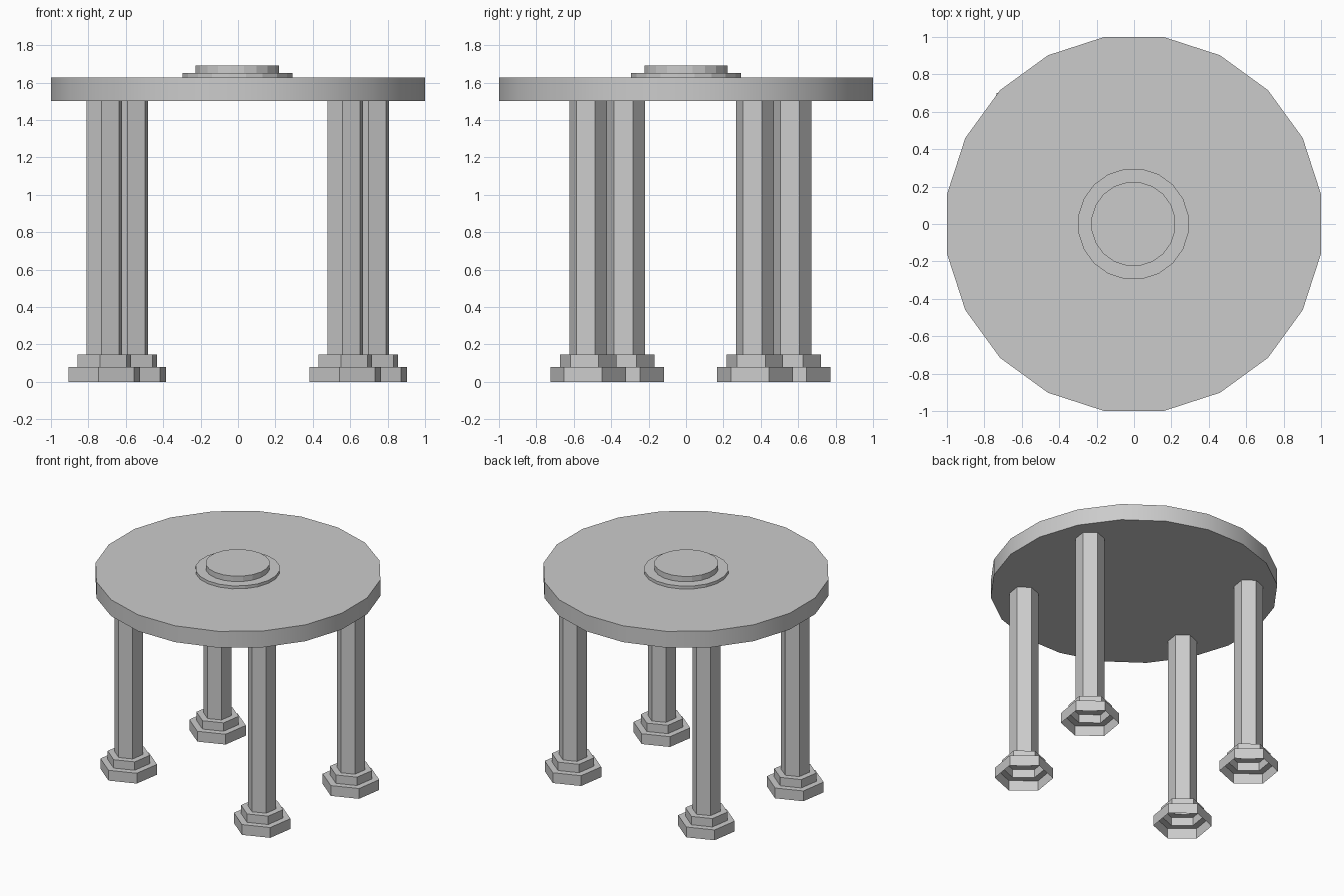
import bpy, bmesh, math

if "Cube" in bpy.data.objects:
    bpy.data.objects.remove(bpy.data.objects["Cube"])


def lathe(name, profile, sides, start_deg, location, cap_bottom=True, smooth=False):
    """Stack rings of (radius, z), join them with quads and cap the top."""
    bm = bmesh.new()
    rings = []
    for r, z in profile:
        ring = []
        for i in range(sides):
            a = math.radians(start_deg) + math.tau * i / sides
            ring.append(bm.verts.new((r * math.cos(a), r * math.sin(a), z)))
        rings.append(ring)
    for low, high in zip(rings, rings[1:]):
        for i in range(sides):
            j = (i + 1) % sides
            bm.faces.new((low[i], low[j], high[j], high[i]))
    bm.faces.new(rings[-1])
    if cap_bottom:
        bm.faces.new(rings[0][::-1])
    mesh = bpy.data.meshes.new(name)
    bm.to_mesh(mesh)
    bm.free()
    obj = bpy.data.objects.new(name, mesh)
    obj.location = location
    bpy.context.collection.objects.link(obj)
    if smooth:
        bpy.ops.object.select_all(action='DESELECT')
        obj.select_set(True)
        bpy.context.view_layer.objects.active = obj
        bpy.ops.object.shade_smooth_by_angle(angle=math.radians(30))
    return obj


# Round table top with a soft rim
R = 1 / math.cos(math.radians(9))
lathe("table_top", [(R, 1.5), (R, 1.627)], 20, 9, (0, 0, 0), smooth=True)

# Raised two-step disc in the middle
lathe("centre_disc", [(0.298, 1.627), (0.298, 1.65), (0.226, 1.65), (0.226, 1.692)],
      20, 9, (-0.003, 0, 0))

# Hexagonal legs with stepped, hollow feet, set on a slightly turned rectangle
leg_profile = [(0.205, 0), (0.205, 0.08), (0.153, 0.08), (0.153, 0.145),
               (0.102, 0.145), (0.102, 1.5)]
turn = math.radians(-8.9)
half_x, half_y = 0.652, 0.451
for end, sy in (("front", -1), ("back", 1)):
    for side, sx in (("left", -1), ("right", 1)):
        x, y = sx * half_x, sy * half_y
        pos = (x * math.cos(turn) - y * math.sin(turn) - 0.001,
               x * math.sin(turn) + y * math.cos(turn) + 0.024, 0)
        lathe(f"{end}_{side}_leg", leg_profile, 6, 21.1, pos, cap_bottom=False)
